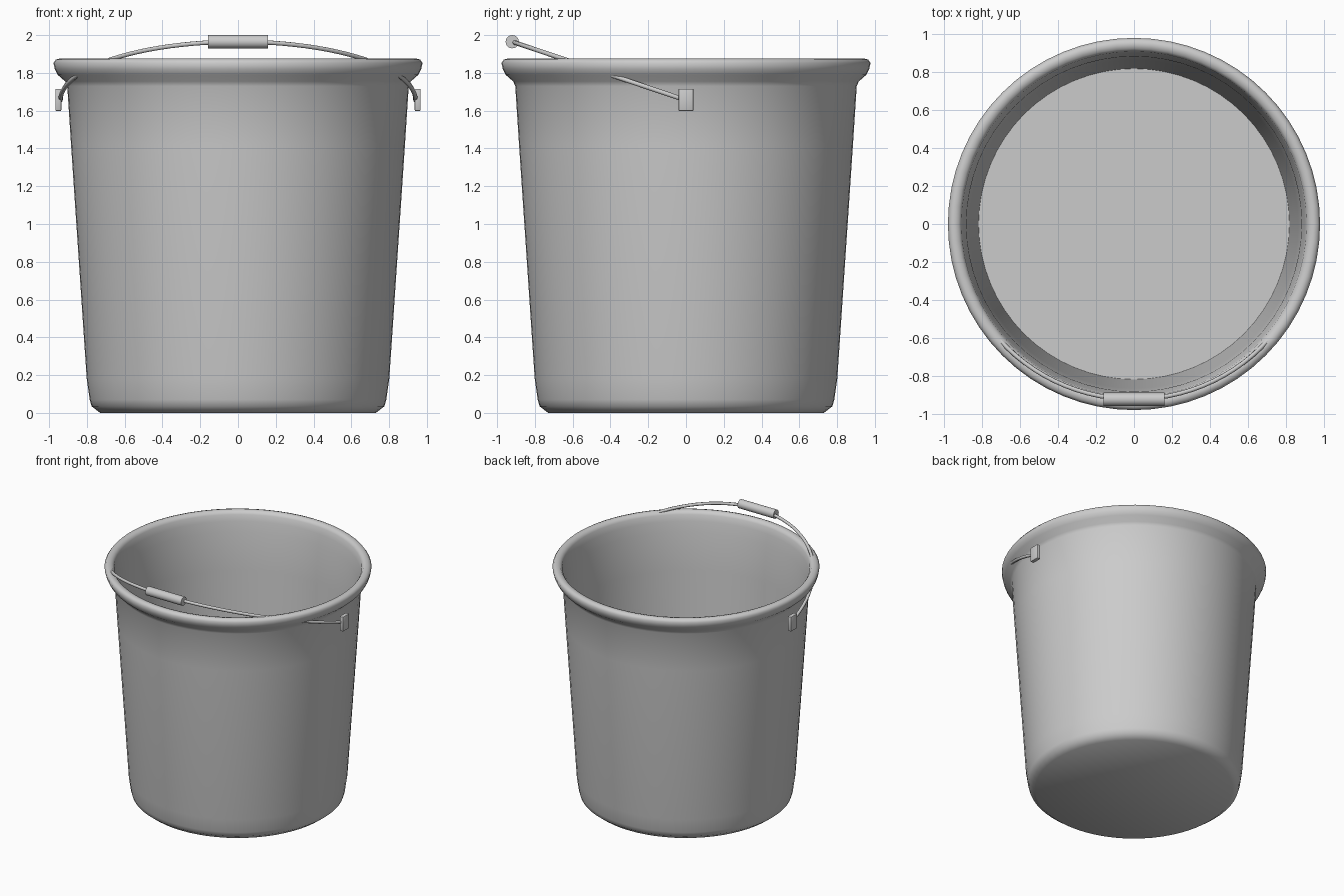
import bpy, bmesh, math
from mathutils import Matrix

if "Cube" in bpy.data.objects:
    bpy.data.objects.remove(bpy.data.objects["Cube"])

SEG = 64


def lathe(name, profile, angle):
    """Revolve an (r, z) profile around z; r = 0 points become poles."""
    bm = bmesh.new()
    verts = [bm.verts.new((r, 0, z)) for r, z in profile]
    edges = [bm.edges.new(p) for p in zip(verts, verts[1:])]
    bmesh.ops.spin(bm, geom=verts + edges, axis=(0, 0, 1), cent=(0, 0, 0),
                   angle=math.tau, steps=SEG, use_duplicate=False)
    bmesh.ops.remove_doubles(bm, verts=bm.verts, dist=0.0005)
    bmesh.ops.recalc_face_normals(bm, faces=bm.faces)
    return finish(name, bm, angle)


def finish(name, bm, angle=40):
    me = bpy.data.meshes.new(name)
    bm.to_mesh(me)
    bm.free()
    ob = bpy.data.objects.new(name, me)
    bpy.context.collection.objects.link(ob)
    bpy.ops.object.select_all(action='DESELECT')
    ob.select_set(True)
    bpy.context.view_layer.objects.active = ob
    bpy.ops.object.shade_smooth_by_angle(angle=math.radians(angle))
    return ob


# Bucket: underside, tapered wall, rolled rim, inner wall and floor in one closed profile
lathe("bucket_body", [
    (0, 0), (0.73, 0.0), (0.775, 0.035), (0.785, 0.07), (0.801, 0.18),
    (0.884, 1.42), (0.904, 1.73), (0.915, 1.755), (0.955, 1.79),
    (0.970, 1.82), (0.977, 1.853), (0.965, 1.87), (0.945, 1.876),
    (0.920, 1.87), (0.906, 1.85), (0.898, 1.80), (0.880, 1.72),
    (0.863, 1.42), (0.816, 0.50), (0, 0.50)], 60)

# Lugs where the handle pivots
for side, sx in (("left", -1), ("right", 1)):
    bm = bmesh.new()
    bmesh.ops.create_cube(bm, size=1, matrix=Matrix.Translation((sx * 0.951, 0, 1.657))
                          @ Matrix.Diagonal((0.032, 0.08, 0.118, 1)))
    bmesh.ops.bevel(bm, geom=bm.edges[:], offset=0.006, segments=2, affect='EDGES', profile=0.5)
    finish(side + "_handle_lug", bm)

# Wire handle: half ellipse tilted forward onto the rim
cu = bpy.data.curves.new("handle_wire", 'CURVE')
cu.dimensions = '3D'
cu.bevel_depth = 0.012
cu.bevel_resolution = 2
cu.use_fill_caps = True
sp = cu.splines.new('POLY')
N = 48
sp.points.add(N)
for i, p in enumerate(sp.points):
    a = math.pi * i / N
    p.co = (0.94 * math.cos(a), -0.92 * math.sin(a), 1.655 + 0.31 * math.sin(a), 1)
sp.use_smooth = True
bpy.context.collection.objects.link(bpy.data.objects.new("handle_wire", cu))

# Grip at the middle of the handle
bm = bmesh.new()
bmesh.ops.create_cone(bm, cap_ends=True, segments=20, radius1=0.035, radius2=0.035, depth=0.32,
                      matrix=Matrix.Translation((0, -0.92, 1.965)) @ Matrix.Rotation(math.pi / 2, 4, 'Y'))
finish("handle_grip", bm)
